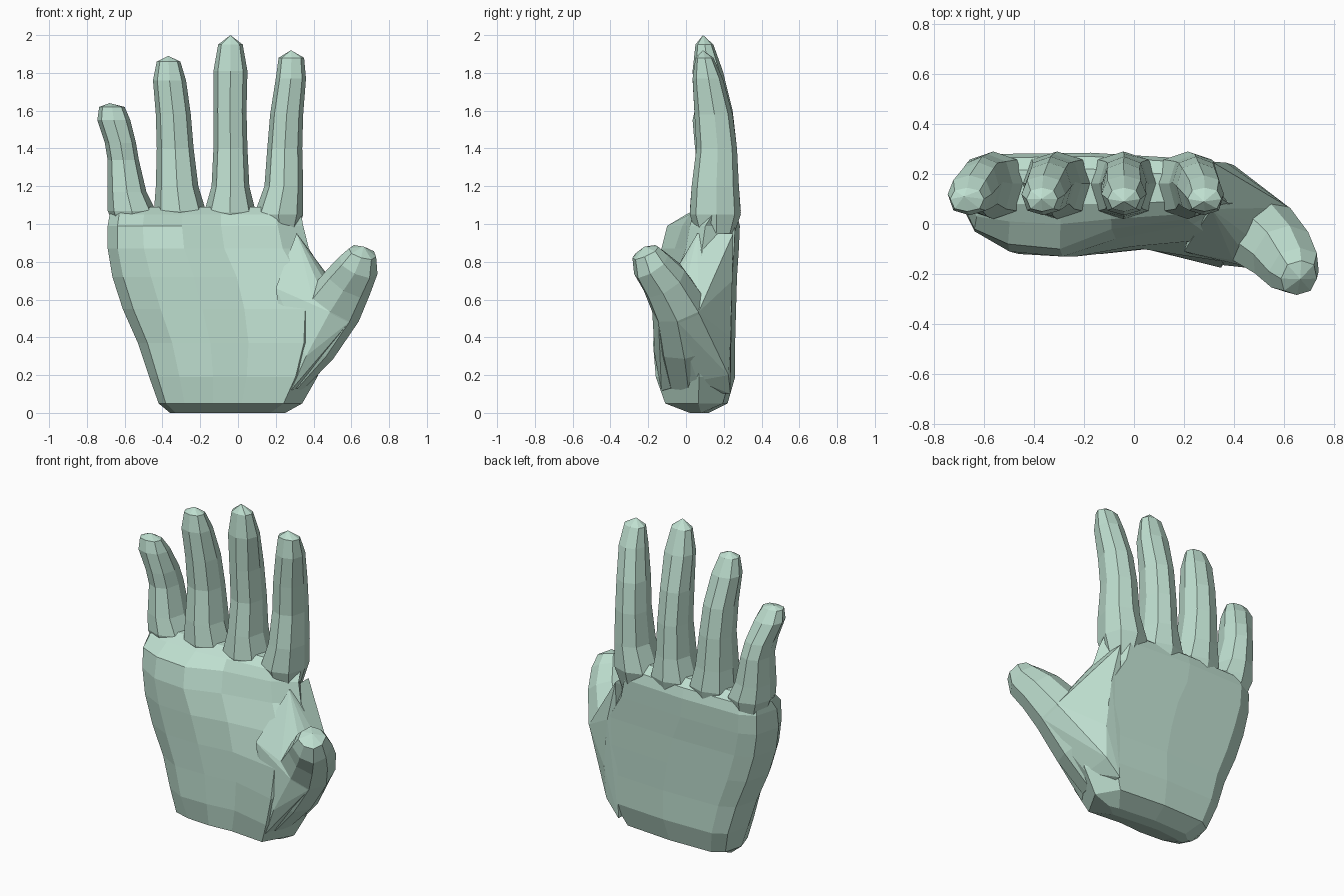
import bpy, bmesh
from mathutils import Vector

if "Cube" in bpy.data.objects:
    bpy.data.objects.remove(bpy.data.objects["Cube"])

skin = bpy.data.materials.new("pale green")
skin.diffuse_color = (0.52, 0.74, 0.63, 1)
skin.use_nodes = True
skin.node_tree.nodes["Principled BSDF"].inputs["Base Color"].default_value = skin.diffuse_color


def finish(name, bm):
    bmesh.ops.triangulate(bm, faces=[f for f in bm.faces if len(f.verts) > 4])
    bmesh.ops.recalc_face_normals(bm, faces=bm.faces)
    me = bpy.data.meshes.new(name)
    bm.to_mesh(me)
    bm.free()
    me.materials.append(skin)
    ob = bpy.data.objects.new(name, me)
    bpy.context.collection.objects.link(ob)
    return ob


def loft(name, rings, tip=None):
    """Skin closed rings of points; cap the start, and end in a point or cap."""
    bm = bmesh.new()
    loops = [[bm.verts.new(p) for p in r] for r in rings]
    n = len(loops[0])
    for a, b in zip(loops, loops[1:]):
        for i in range(n):
            j = (i + 1) % n
            bm.faces.new((a[i], a[j], b[j], b[i]))
    bm.faces.new(loops[0])
    if tip:
        t = bm.verts.new(tip)
        for i in range(n):
            bm.faces.new((loops[-1][i], loops[-1][(i + 1) % n], t))
    else:
        bm.faces.new(loops[-1])
    return finish(name, bm)


def hull(name, points):
    """Convex lump around a few points."""
    bm = bmesh.new()
    for p in points:
        bm.verts.new(p)
    res = bmesh.ops.convex_hull(bm, input=bm.verts)
    loose = {v for v in res["geom_interior"] if isinstance(v, bmesh.types.BMVert)}
    bmesh.ops.delete(bm, geom=list(loose), context='VERTS')
    return finish(name, bm)


OCTAGON = [(1, .05), (.74, .76), (0, 1), (-.74, .76), (-1, .05), (-.74, -.76), (0, -1), (.74, -.76)]

# Palm: height, left, right, five front depths, back depth
palm_sections = [
    (0.00, -.36, .25, (.03, .04, .05, .04, .02), .12),
    (0.05, -.42, .34, (-.06, -.09, -.10, -.09, -.11), .22),
    (0.19, -.47, .42, (-.06, -.12, -.12, -.10, -.16), .26),
    (0.37, -.53, .48, (-.05, -.12, -.12, -.10, -.175), .26),
    (0.55, -.61, .50, (-.05, -.12, -.125, -.10, -.15), .265),
    (0.72, -.665, .47, (-.045, -.12, -.13, -.09, -.06), .27),
    (0.87, -.69, .375, (-.03, -.11, -.13, -.06, .00), .28),
    (0.99, -.69, .345, (-.02, -.08, -.10, -.02, .02), .285),
    (1.05, -.68, .335, (.03, .01, .00, .02, .04), .27),
    (1.09, -.64, .29, (.08, .08, .08, .08, .09), .22),
]
rings = []
for z, l, r, front, back in palm_sections:
    w = r - l
    mid = .5 * (back + front[1])
    ring = [(l, mid - .01, z)]
    ring += [(l + w * f, y, z) for f, y in zip((.05, .18, .38, .58, .87), front)]
    ring += [(r, mid, z), (l + w * .9, back - .025, z), (l + w * .5, back, z),
             (l + w * .13, back - .005, z), (l + w * .04, back - .05, z)]
    rings.append(ring)
palm = loft("palm", rings)

# Fingers: height, left, right at each section; front and back depths are shared
DEPTHS = [(.07, .24), (.02, .29), (.03, .28), (.055, .27), (.045, .247), (.035, .195), (.05, .145)]
fingers = {
    "little_finger": ([(.9, -.62, -.48), (1.07, -.69, -.435), (1.17, -.69, -.485), (1.34, -.69, -.525),
                       (1.43, -.705, -.54), (1.55, -.745, -.57), (1.62, -.735, -.60)], (-.68, .11, 1.64)),
    "ring_finger": ([(.9, -.38, -.24), (1.07, -.445, -.17), (1.2, -.435, -.21), (1.4, -.43, -.235),
                     (1.58, -.435, -.25), (1.76, -.45, -.275), (1.86, -.43, -.305)], (-.37, .10, 1.89)),
    "middle_finger": ([(.9, -.12, .03), (1.06, -.18, .095), (1.2, -.14, .06), (1.4, -.13, .05),
                       (1.6, -.13, .045), (1.81, -.13, .05), (1.95, -.105, .025)], (-.04, .09, 2.0)),
    "index_finger": ([(.9, .14, .3), (1.05, .085, .345), (1.2, .14, .345), (1.4, .155, .34),
                      (1.58, .17, .345), (1.77, .2, .36), (1.88, .215, .35)], (.28, .09, 1.92)),
}
parts = []
for name, (sections, tip) in fingers.items():
    rings = [[((l + r) / 2 + u * (r - l) / 2, (f + b) / 2 + v * (b - f) / 2, z) for u, v in OCTAGON]
             for (z, l, r), (f, b) in zip(sections, DEPTHS)]
    parts.append(loft(name, rings, tip))

# Thumb: centre of each section, half width, half depth
path = [((.25, .02, .18), .11, .13), ((.38, .00, .37), .15, .155), ((.51, -.04, .57), .155, .145),
        ((.59, -.115, .70), .13, .125), ((.64, -.185, .785), .11, .105), ((.66, -.215, .85), .075, .075)]
rings = []
for i, (c, hw, hd) in enumerate(path):
    t = (Vector(path[min(i + 1, 5)][0]) - Vector(path[max(i - 1, 0)][0])).normalized()
    side = t.cross(Vector((0, 1, 0))).normalized()
    deep = t.cross(side)
    rings.append([Vector(c) + side * u * hw + deep * v * hd for u, v in OCTAGON])
parts.append(loft("thumb", rings, (.665, -.22, .88)))

# Fleshy base that blends the thumb into the palm
parts.append(hull("thumb_base", [p * .997 for p in rings[2]] + [
    (.30, .235, .10), (.39, .225, .2), (.40, .235, .4), (.37, .245, .7), (.31, .25, .95),
    (.40, .06, .17), (.28, -.13, .12), (.36, -.165, .3), (.2, -.11, .66), (.31, .06, .95)]))

# Join everything into one skin
for p in parts:
    mod = palm.modifiers.new(p.name, 'BOOLEAN')
    mod.operation = 'UNION'
    mod.solver = 'EXACT'
    mod.object = p
bpy.context.view_layer.objects.active = palm
palm.select_set(True)
for p in parts:
    bpy.ops.object.modifier_apply(modifier=p.name)
    bpy.data.objects.remove(p)
palm.name = "hand"
